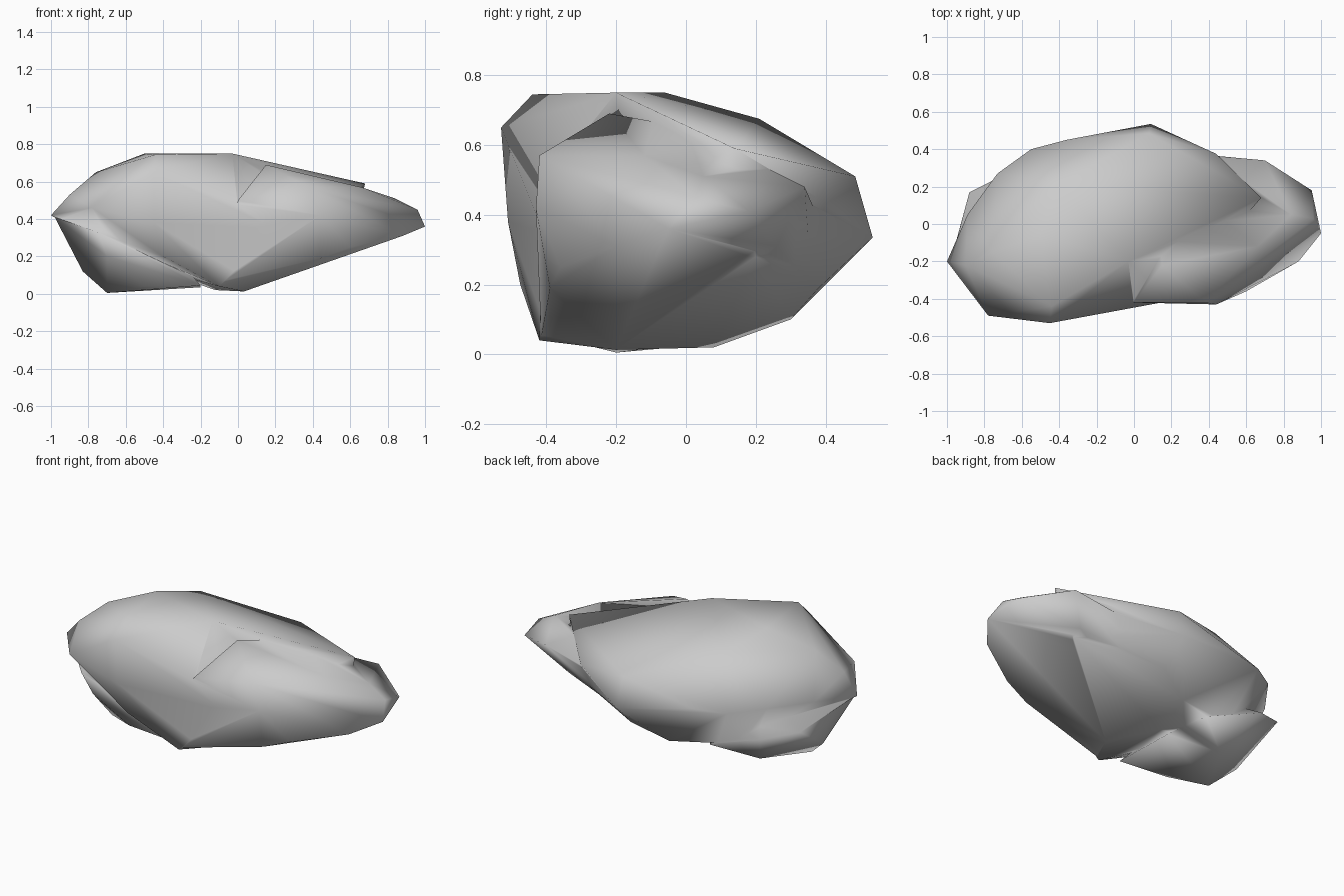
import bpy, bmesh

if "Cube" in bpy.data.objects:
    bpy.data.objects.remove(bpy.data.objects["Cube"])

def rock(name, pts):
    """Smooth-shaded low-poly boulder wrapped around a few corner points."""
    bm = bmesh.new()
    for p in pts:
        bm.verts.new(p)
    bmesh.ops.convex_hull(bm, input=bm.verts[:])
    loose = [v for v in bm.verts if not v.link_faces]
    bmesh.ops.delete(bm, geom=loose, context='VERTS')
    bmesh.ops.recalc_face_normals(bm, faces=bm.faces[:])
    for f in bm.faces:
        f.smooth = True
    me = bpy.data.meshes.new(name)
    bm.to_mesh(me)
    bm.free()
    ob = bpy.data.objects.new(name, me)
    bpy.context.collection.objects.link(ob)
    return ob

# Main boulder: overhanging front, flat crown, sloping back
boulder = rock("boulder", [
    (-1, -.2, .42), (-.9, -.22, .53), (-.78, -.49, .46), (-.45, -.53, .65),
    (-.76, -.15, .65), (-.44, -.44, .745), (-.5, -.06, .75), (-.03, -.2, .75),
    (-.4, .21, .675), (.68, .14, .59), (.08, .485, .51), (.09, .535, .335),
    (-.36, .45, .42), (-.55, .4, .42), (-.73, .27, .45), (-.89, .05, .45),
    (.44, .375, .45), (.2, -.41, .35), (-.45, -.51, .38), (-.4, -.475, .2),
    (-.1, -.42, .04), (.03, -.2, .01), (-.12, .08, .02), (-.1, .3, .1),
    (.1, .38, .19), (-.5, .2, .15), (.6, .2, .28),
])

# Right lobe: broad shoulder sharing the main underside, tapering to a blunt tip
lobe = rock("right_lobe", [
    (-.1, -.415, .05), (.03, -.2, .012), (-.1, .2, .1), (.1, .36, .2),
    (.15, -.22, .69), (.0, -.42, .5), (.38, -.42, .57), (.44, -.43, .42),
    (.44, -.39, .19), (.6, -.36, .25), (.88, -.2, .31), (1, -.05, .36),
    (.96, .03, .45), (.95, .18, .41), (.7, .34, .48), (.84, .05, .51),
    (.66, -.12, .57), (.3, 0, .65), (.6, .26, .31), (.44, .37, .42),
])

# Left foot: slab tucked beneath the overhang
foot = rock("left_foot", [
    (-.7, -.2, .005), (-.83, -.12, .12), (-.91, -.05, .29), (-.88, .17, .31),
    (-.55, .08, .03), (-.5, -.32, .04), (-.7, -.38, .2), (-.68, .27, .25),
    (-.32, .23, .11), (-.2, .05, .035), (-.2, -.36, .045), (-.5, 0, .4),
    (-.98, -.2, .41), (-.75, -.42, .33),
])

# Fuse everything into a single skin
for part in (lobe, foot):
    part.hide_render = True
    part.hide_viewport = True
    mod = boulder.modifiers.new("fuse_" + part.name, 'BOOLEAN')
    mod.operation = 'UNION'
    mod.solver = 'EXACT'
    mod.object = part
bpy.context.view_layer.update()
fused = bpy.data.meshes.new_from_object(
    boulder.evaluated_get(bpy.context.evaluated_depsgraph_get()))
boulder.modifiers.clear()
boulder.data = fused
for part in (lobe, foot):
    bpy.data.objects.remove(part)

# Weld slivers and shade the whole skin smooth
bm = bmesh.new()
bm.from_mesh(fused)
bmesh.ops.remove_doubles(bm, verts=bm.verts[:], dist=.012)
for f in bm.faces:
    f.smooth = True
bm.to_mesh(fused)
bm.free()
